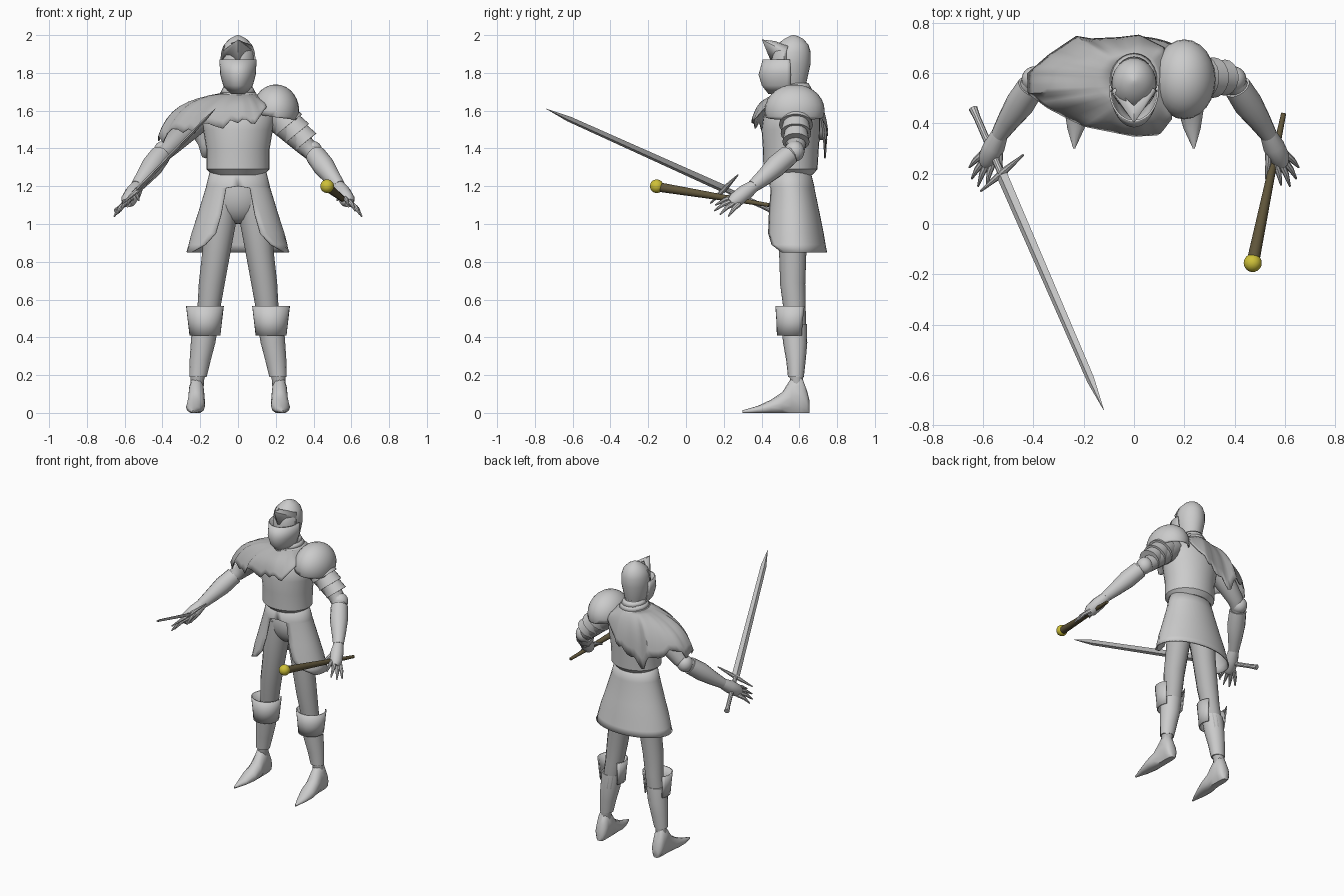
import bpy, bmesh, math, random
from mathutils import Vector

if "Cube" in bpy.data.objects:
    bpy.data.objects.remove(bpy.data.objects["Cube"])

random.seed(4)


def material(name, rgb):
    m = bpy.data.materials.new(name)
    m.diffuse_color = (*rgb, 1)
    m.use_nodes = True
    m.node_tree.nodes["Principled BSDF"].inputs["Base Color"].default_value = m.diffuse_color
    return m


STEEL = material("pale grey steel", (0.6, 0.6, 0.6))
CLOTH = material("grey cloth", (0.47, 0.47, 0.47))
WOOD = material("dark brown wood", (0.12, 0.095, 0.045))
FLAME = material("yellow", (0.62, 0.53, 0.04))


def finish(name, bm, mat, thick=0, angle=35):
    bmesh.ops.remove_doubles(bm, verts=bm.verts, dist=0.0002)
    bmesh.ops.recalc_face_normals(bm, faces=bm.faces)
    me = bpy.data.meshes.new(name)
    bm.to_mesh(me)
    bm.free()
    ob = bpy.data.objects.new(name, me)
    bpy.context.collection.objects.link(ob)
    me.materials.append(mat)
    if thick:
        sol = ob.modifiers.new("thickness", "SOLIDIFY")
        sol.thickness, sol.offset = thick, 0
    bpy.ops.object.select_all(action="DESELECT")
    ob.select_set(True)
    bpy.context.view_layer.objects.active = ob
    bpy.ops.object.shade_smooth_by_angle(angle=math.radians(angle))
    return ob


def skin(name, rings, mat, closed=True, cap=True, thick=0, angle=35):
    """Join rings of points into one surface."""
    bm = bmesh.new()
    vs = [[bm.verts.new(p) for p in r] for r in rings]
    n = len(vs[0])
    for a, b in zip(vs, vs[1:]):
        for i in range(n if closed else n - 1):
            j = (i + 1) % n
            bm.faces.new((a[i], a[j], b[j], b[i]))
    if cap:
        bm.faces.new(vs[0])
        bm.faces.new(vs[-1])
    return finish(name, bm, mat, thick, angle)


def loft(name, levels, mat, n=24):
    """Stack of ellipses (x, y, z, rx, ry)."""
    return skin(name, [[(x + rx * math.cos(2 * math.pi * i / n), y + ry * math.sin(2 * math.pi * i / n), z)
                        for i in range(n)] for x, y, z, rx, ry in levels], mat)


def shell(name, levels, mat, facing, n=24, thick=0.008):
    """Open shell of ellipses (x, y, z, rx, ry, half gap in degrees), gap centred on facing."""
    rings = []
    for x, y, z, rx, ry, gap in levels:
        angs = [math.radians(facing + gap + (360 - 2 * gap) * i / n) for i in range(n + 1)]
        rings.append([(x + rx * math.cos(a), y + ry * math.sin(a), z) for a in angs])
    return skin(name, rings, mat, closed=False, cap=False, thick=thick)


def tube(name, pts, mat, n=12):
    """Round tube through points (x, y, z, radius)."""
    c = [Vector(p[:3]) for p in pts]
    whole = (c[-1] - c[0]).normalized()
    ref = Vector((0, 1, 0)) if abs(whole.z) > 0.8 else Vector((0, 0, 1))
    rings = []
    for k, p in enumerate(pts):
        d = (c[min(k + 1, len(c) - 1)] - c[max(k - 1, 0)]).normalized()
        u = d.cross(ref).normalized()
        v = d.cross(u)
        rings.append([c[k] + p[3] * (u * math.cos(2 * math.pi * i / n) + v * math.sin(2 * math.pi * i / n))
                      for i in range(n)])
    return skin(name, rings, mat)


def ball(name, centre, radii, mat, cut=None):
    bm = bmesh.new()
    bmesh.ops.create_uvsphere(bm, u_segments=24, v_segments=14, radius=1)
    if cut is not None:
        bmesh.ops.bisect_plane(bm, geom=bm.verts[:] + bm.edges[:] + bm.faces[:],
                               plane_co=(0, 0, cut), plane_no=(-0.12, 0, -1), clear_outer=True)
    for v in bm.verts:
        v.co = [c + r * q for c, r, q in zip(centre, radii, v.co)]
    return finish(name, bm, mat, 0.008 if cut is not None else 0)


def flip(s, pts):
    return [(s * p[0], *p[1:]) for p in pts]


# Helmet: skull, face guard, pointed brow and neck rings
loft("helmet", [(0, .565, 1.70, .05, .06), (0, .55, 1.76, .075, .09), (0, .555, 1.85, .09, .105),
                (0, .56, 1.91, .088, .10), (0, .565, 1.95, .074, .083), (0, .57, 1.98, .045, .05),
                (0, .57, 1.996, .016, .018), (0, .57, 2.0, .002, .002)], STEEL)
shell("face_guard", [(0, .53, 1.69, .04, .09, 80), (0, .53, 1.735, .075, .125, 80), (0, .53, 1.79, .09, .142, 80),
                     (0, .53, 1.87, .095, .12, 80)], STEEL, 90)
skin("brow", [[(-.092, .53, 1.86), (0, .45, 1.87), (.092, .53, 1.86)],
              [(-.085, .53, 1.91), (0, .405, 1.975), (.085, .53, 1.91)],
              [(-.075, .54, 1.94), (0, .47, 1.965), (.075, .54, 1.94)]], STEEL, False, False, .008)
loft("neck", [(0, .59, 1.62, .075, .075), (0, .575, 1.75, .06, .065)], CLOTH, 16)
for i in range(3):
    z, r = 1.665 + .025 * i, .105 - .014 * i
    shell(f"neck_ring_{i}", [(0, .575, z, r, r + .01, 0), (0, .572, z + .03, r - .015, r - .005, 0)], STEEL, 90)

# Torso plate
loft("breastplate", [(0, .555, 1.26, .135, .115), (0, .553, 1.29, .168, .143), (0, .555, 1.40, .168, .148),
                     (0, .555, 1.50, .185, .155), (0, .56, 1.57, .195, .15), (0, .57, 1.63, .165, .125),
                     (0, .58, 1.67, .09, .085)], STEEL, 28)

# Skirt with an opening at the front
shell("skirt", [(0, .555, 1.30, .14, .095, 0), (0, .56, 1.20, .165, .115, 0), (0, .56, 1.19, .167, .116, 22),
                (0, .567, 1.05, .21, .138, 25), (0, .572, .95, .243, .153, 29), (0, .575, .89, .258, .16, 42),
                (0, .577, .85, .27, .166, 65)], STEEL, -90, 32)
ball("hips", (0, .57, 1.12), (.13, .09, .12), CLOTH)

# Torn mantle: hem points by angle (degrees, x, y, z), torn at random
HEM = [(0, .14, .59, 1.66), (45, .12, .70, 1.61), (85, .02, .75, 1.50), (105, -.06, .74, 1.45), (125, -.17, .735, 1.34),
       (140, -.23, .745, 1.47), (160, -.34, .67, 1.47), (180, -.42, .60, 1.46), (205, -.42, .52, 1.45),
       (222, -.34, .46, 1.50), (245, -.20, .39, 1.50), (270, 0, .35, 1.54), (292, .10, .355, 1.54),
       (315, .15, .42, 1.61), (360, .14, .59, 1.66)]
N, ROWS = 72, 8
mantle = [[] for _ in range(ROWS + 1)]
for i in range(N):
    deg = 360 * i / N
    a, b = next((p, q) for p, q in zip(HEM, HEM[1:]) if p[0] <= deg < q[0])
    hem = Vector(a[1:]).lerp(Vector(b[1:]), (deg - a[0]) / (b[0] - a[0]))
    if 80 < deg < 300:
        hem.z += random.uniform(-.035, .03)
    t = math.radians(deg)
    top = Vector((.09 * math.cos(t), .58 + .09 * math.sin(t), 1.69))
    mid = top.lerp(hem, .82)
    mid.z = 1.655
    for k in range(ROWS + 1):
        v = k / ROWS
        p = top * (1 - v) ** 2 + mid * 2 * v * (1 - v) + hem * v * v
        p.z += .008 * v * math.sin(5 * t + 6 * v)
        mantle[k].append(p)
skin("torn_mantle", mantle, CLOTH, cap=False, thick=.006, angle=50)

# Shoulder plate on one side, with overlapping bands below it
ball("shoulder_plate", (.2, .575, 1.60), (.12, .155, .135), STEEL, cut=-.25)
for i in range(3):
    x, z, r = .235 + .045 * i, 1.55 - .045 * i, .09 - .009 * i
    tube(f"arm_band_{i}", [(x - .01, .583, z + .03, r - .012), (x + .035, .582, z - .025, r)], STEEL, 18)

for s, side in ((-1, "right"), (1, "left")):
    # Arms and gauntlets
    tube(side + "_upper_arm", flip(s, [(.16, .58, 1.60, .07), (.22, .585, 1.55, .075), (.29, .585, 1.48, .064),
                                       (.36, .58, 1.41, .052), (.40, .56, 1.375, .048),
                                       (.44, .50, 1.33, .045)]), CLOTH, 14)
    ball(side + "_elbow_plate", (s * .395, .575, 1.385), (.052, .052, .055), STEEL)
    tube(side + "_gauntlet", flip(s, [(.41, .545, 1.365, .055), (.455, .475, 1.305, .058), (.50, .41, 1.245, .045),
                                      (.535, .355, 1.20, .034)]), STEEL, 14)
    tube(side + "_palm", flip(s, [(.53, .365, 1.205, .032), (.555, .31, 1.165, .043), (.58, .26, 1.125, .041),
                                  (.59, .235, 1.11, .025)]), STEEL, 12)
    fingers = [((.535, .31, 1.165), (.525, .18, 1.125)), ((.557, .255, 1.14), (.585, .155, 1.10)),
               ((.58, .25, 1.125), (.62, .15, 1.07)), ((.595, .255, 1.11), (.645, .18, 1.05)),
               ((.60, .28, 1.105), (.655, .225, 1.04))]
    for i, (a, b) in enumerate(fingers):
        m = [(p + q) / 2 + d for p, q, d in zip(a, b, (.004, 0, .008))]
        tube(f"{side}_finger_{i}", flip(s, [(*a, .015), (*m, .012), (*b, .004)]), STEEL, 8)

    # Legs, knee plates, shin plates and pointed shoes
    tube(side + "_leg", flip(s, [(.075, .57, 1.14, .075), (.095, .565, 1.0, .082), (.115, .565, .85, .074),
                                 (.14, .565, .68, .068), (.155, .575, .55, .06), (.18, .585, .38, .056),
                                 (.215, .585, .18, .036), (.22, .59, .08, .035)]), CLOTH, 14)
    shell(side + "_knee_plate", flip(s, [(.175, .565, .41, .078, .08, 55), (.175, .567, .48, .086, .084, 55),
                                         (.175, .567, .565, .096, .09, 50)]), STEEL, 90, 20)
    loft(side + "_shin_plate", flip(s, [(.212, .582, .19, .046, .042), (.20, .582, .28, .056, .052),
                                        (.185, .578, .37, .065, .064), (.173, .572, .47, .07, .068)]), STEEL, 16)
    rings = []
    for y, x, w, h in [(.655, .22, .02, .06), (.64, .22, .038, .12), (.61, .22, .043, .20), (.56, .22, .043, .19),
                       (.51, .222, .048, .11), (.45, .226, .05, .07), (.38, .231, .034, .037), (.30, .238, .004, .014)]:
        rings.append([(s * (x + w * math.cos(math.pi * i / 6)), y, h * max(0, .5 + .62 * math.sin(math.pi * i / 6)) * .89)
                      for i in range(12)])
    skin(side + "_shoe", rings, STEEL, angle=50)

# Sword: blade of diamond section, crossguard and grip
end, tip = Vector((-.64, .46, 1.07)), Vector((-.12, -.74, 1.61))
g0, g1 = Vector((-.61, .13, 1.11)), Vector((-.44, .275, 1.26))
wide = (g1 - g0).normalized()
thin = wide.cross(tip - end).normalized()
rings = []
for t, w, d in [(.21, .028, .011), (.9, .02, .008), (1, .001, .001)]:
    c = end.lerp(tip, t)
    rings.append([c + wide * w, c + thin * d, c - wide * w, c - thin * d])
skin("sword_blade", rings, STEEL, angle=15)
tube("sword_grip", [(*end, .018), (*end.lerp(tip, .03), .014), (*end.lerp(tip, .215), .014)], STEEL, 10)
tube("sword_guard", [(*g0, .004), (*g0.lerp(g1, .5), .016), (*g1, .004)], STEEL, 8)

# Tapered wooden rod with a yellow ball
tube("rod", [(.595, .44, 1.10, .01), (.475, -.14, 1.195, .025)], WOOD, 16)
ball("rod_ball", (.472, -.155, 1.2), (.036, .036, .036), FLAME)
